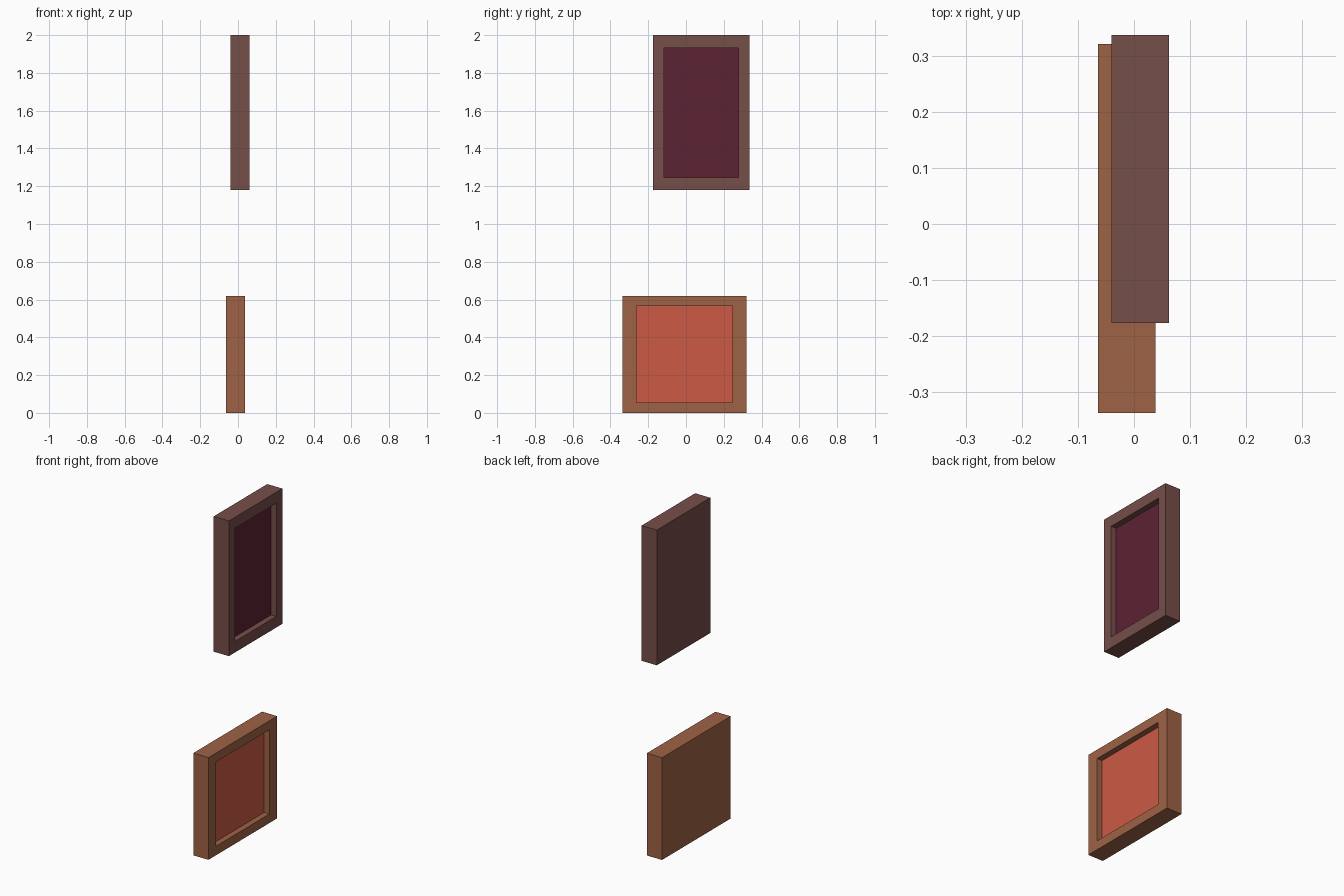
import bpy, bmesh

if "Cube" in bpy.data.objects:
    bpy.data.objects.remove(bpy.data.objects["Cube"])


def material(name, rgb):
    m = bpy.data.materials.new(name)
    # sRGB 0-255 to linear
    m.diffuse_color = [(c / 255 / 12.92 if c < 11 else ((c / 255 + 0.055) / 1.055) ** 2.4) for c in rgb] + [1]
    m.use_nodes = True
    m.node_tree.nodes["Principled BSDF"].inputs["Base Color"].default_value = m.diffuse_color
    return m


def framed_picture(name, lo, hi, border_y, border_z, depth, frame_rgb, picture_rgb):
    """Solid box whose +x face is inset and sunk to hold the picture."""
    bm = bmesh.new()
    bmesh.ops.create_cube(bm, size=1)
    for v in bm.verts:
        v.co = [h if c > 0 else l for c, l, h in zip(v.co, lo, hi)]
    bm.normal_update()
    front = max(bm.faces, key=lambda f: f.calc_center_median().x)

    # frame border: ring around the opening
    bmesh.ops.inset_region(bm, faces=[front], thickness=0.01)
    cy, cz = (lo[1] + hi[1]) / 2, (lo[2] + hi[2]) / 2
    for v in front.verts:
        v.co.y = hi[1] - border_y if v.co.y > cy else lo[1] + border_y
        v.co.z = hi[2] - border_z if v.co.z > cz else lo[2] + border_z

    # recess walls, then picture at the bottom of the recess
    bmesh.ops.inset_region(bm, faces=[front], thickness=0)
    for v in front.verts:
        v.co.x -= depth
    front.material_index = 1
    bmesh.ops.recalc_face_normals(bm, faces=bm.faces)

    mesh = bpy.data.meshes.new(name)
    bm.to_mesh(mesh)
    bm.free()
    mesh.materials.append(material(name + "_frame", frame_rgb))
    mesh.materials.append(material(name + "_canvas", picture_rgb))
    obj = bpy.data.objects.new(name, mesh)
    bpy.context.collection.objects.link(obj)


# tall dark picture above
framed_picture("upper_picture", (-0.04, -0.176, 1.18), (0.062, 0.337, 2.0),
               0.059, 0.067, 0.035, (118, 78, 73), (92, 34, 50))
# squarer orange picture below
framed_picture("lower_picture", (-0.064, -0.337, 0.0), (0.038, 0.321, 0.62),
               0.074, 0.055, 0.035, (159, 98, 69), (204, 90, 70))
